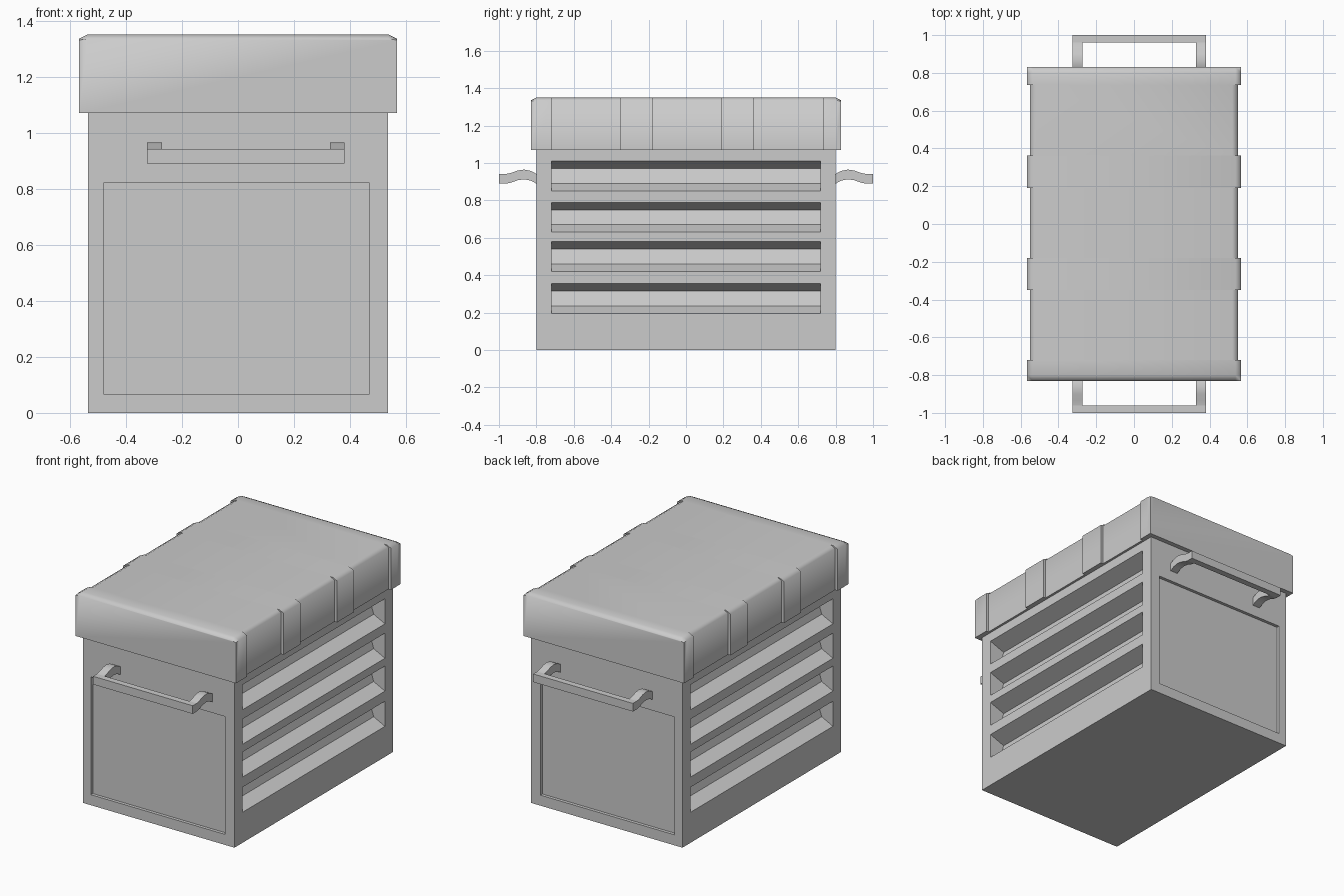
import bpy, bmesh, math

if "Cube" in bpy.data.objects:
    bpy.data.objects.remove(bpy.data.objects["Cube"])


def add_prism(bm, pts, a, b, place):
    """Extrude a 2D profile from a to b; place(u, v, t) maps it into 3D."""
    lo = [bm.verts.new(place(u, v, a)) for u, v in pts]
    hi = [bm.verts.new(place(u, v, b)) for u, v in pts]
    n = len(pts)
    bm.faces.new(lo)
    bm.faces.new(hi[::-1])
    for i in range(n):
        j = (i + 1) % n
        bm.faces.new((lo[i], hi[i], hi[j], lo[j]))


def finish(name, bm, smooth=None):
    bmesh.ops.recalc_face_normals(bm, faces=bm.faces)
    me = bpy.data.meshes.new(name)
    bm.to_mesh(me)
    bm.free()
    ob = bpy.data.objects.new(name, me)
    bpy.context.collection.objects.link(ob)
    bpy.ops.object.select_all(action='DESELECT')
    ob.select_set(True)
    bpy.context.view_layer.objects.active = ob
    if smooth:
        bpy.ops.object.shade_smooth_by_angle(angle=math.radians(smooth))
    return ob


def rect(u0, u1, v0, v1):
    return [(u0, v0), (u1, v0), (u1, v1), (u0, v1)]


# Cutters: vent slots on both sides, recessed panels on both ends
bm = bmesh.new()
for s in (-1, 1):
    for top in (1.01, 0.79, 0.58, 0.355):
        slot = [(0.6, top), (0.535, top), (0.43, top - 0.04),
                (0.455, top - 0.12), (0.535, top - 0.16), (0.6, top - 0.16)]
        add_prism(bm, slot, -0.72, 0.72, lambda u, v, t: (s * u, t, v))
    add_prism(bm, rect(-0.48, 0.47, 0.067, 0.82), 0.78, 0.9,
              lambda u, v, t: (u, s * t, v))
cutter = finish("cutter", bm)
cutter.hide_render = True

# Body: tall box with the recesses cut out
bm = bmesh.new()
add_prism(bm, rect(-0.535, 0.535, -0.8, 0.8), 0, 1.1, lambda u, v, t: (u, v, t))
body = finish("body", bm)
mod = body.modifiers.new("recesses", 'BOOLEAN')
mod.operation = 'DIFFERENCE'
mod.solver = 'EXACT'
mod.object = cutter
bpy.ops.object.modifier_apply(modifier=mod.name)
bpy.data.objects.remove(cutter)

# Lid: sections lofted along y, wider where the raised side ribs are
WIDE, SLIM = 0.567, 0.55
stations = [(-0.83, WIDE, 1.335), (-0.80, WIDE, 1.35), (-0.72, WIDE, 1.35),
            (-0.72, SLIM, 1.35), (-0.35, SLIM, 1.35), (-0.35, WIDE, 1.35),
            (-0.18, WIDE, 1.35), (-0.18, SLIM, 1.35), (0.19, SLIM, 1.35),
            (0.19, WIDE, 1.35), (0.362, WIDE, 1.35), (0.362, SLIM, 1.35),
            (0.735, SLIM, 1.35), (0.735, WIDE, 1.35), (0.80, WIDE, 1.35),
            (0.83, WIDE, 1.335)]
bm = bmesh.new()
rings = []
for y, w, zt in stations:
    half = [(w, 1.07), (w, min(zt - 0.005, 1.335)), (w - 0.03, zt)]
    ring = half + [(-x, z) for x, z in reversed(half)]
    rings.append([bm.verts.new((x, y, z)) for x, z in ring])
for r0, r1 in zip(rings, rings[1:]):
    for i in range(6):
        j = (i + 1) % 6
        bm.faces.new((r0[i], r0[j], r1[j], r1[i]))
bm.faces.new(rings[0])
bm.faces.new(rings[-1][::-1])
finish("lid", bm, 70)

# Handles: two curved arms and a grip bar at each end
crest = [(0.79, 0.0), (0.80, 0.0), (0.83, 0.016), (0.865, 0.023),
         (0.90, 0.018), (0.935, 0.005), (0.96, 0.0)]
arm = ([(y, 0.942 + h) for y, h in crest]
       + [(y, 0.89 + h) for y, h in reversed(crest)])
for s, name in ((-1, "front_handle"), (1, "back_handle")):
    bm = bmesh.new()
    for x0, x1 in ((-0.325, -0.272), (0.328, 0.38)):
        add_prism(bm, arm, x0, x1, lambda u, v, t: (t, s * u, v))
    add_prism(bm, rect(0.96, 1.0, 0.89, 0.942), -0.325, 0.38,
              lambda u, v, t: (t, s * u, v))
    finish(name, bm, 30)
